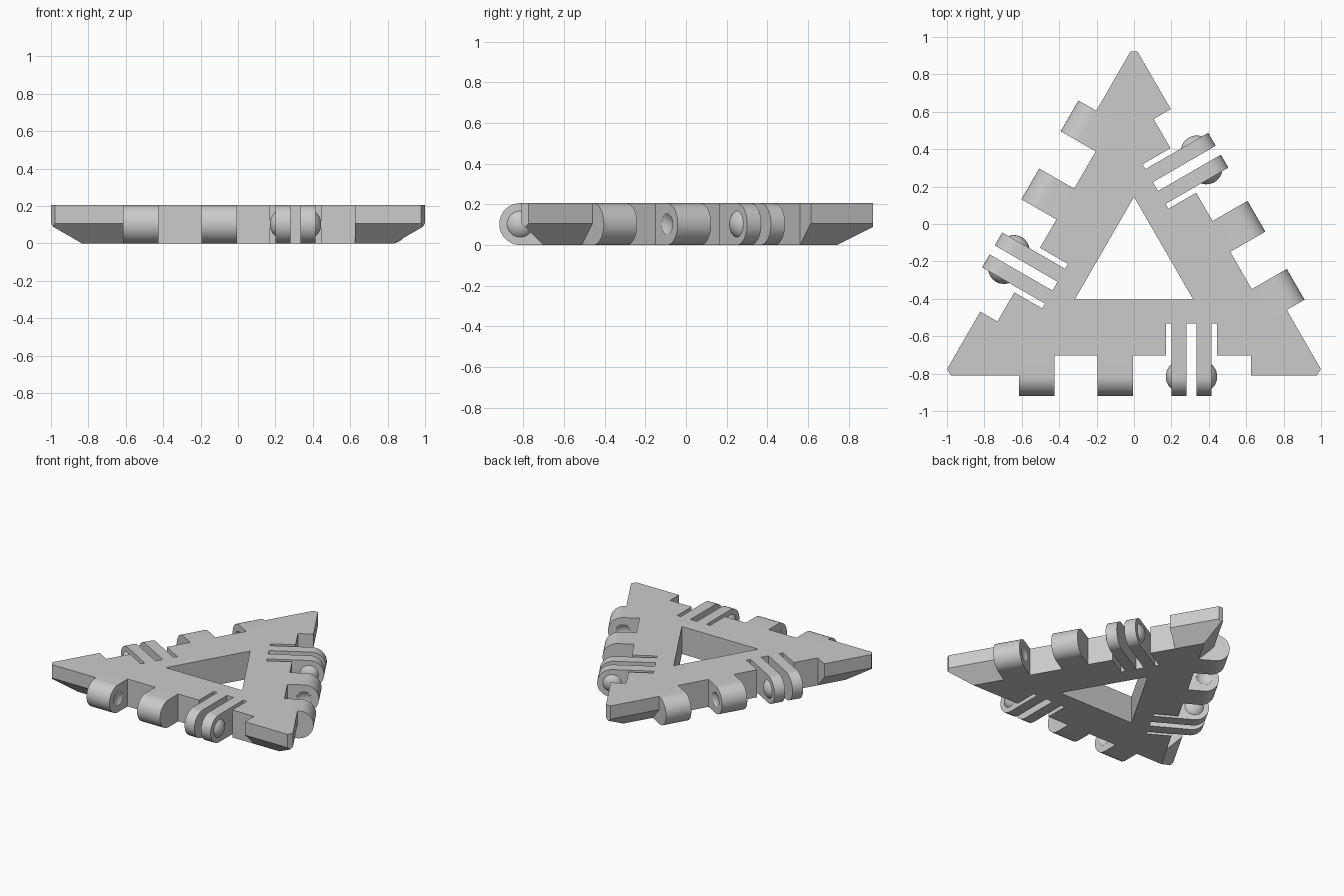
import bpy, bmesh, math
from mathutils import Matrix, Vector

if "Cube" in bpy.data.objects:
    bpy.data.objects.remove(bpy.data.objects["Cube"])

H = 0.206            # plate thickness
R = H / 2            # hinge knuckle radius
CY = -0.221          # y of the triangle centre
EDGE, NOTCH, SLOT, AXIS = 0.588, 0.482, 0.31, 0.595   # distances from the centre
TIP = 1.142          # distance to the blunt corners
HOLE = 0.183
BALL = 0.085         # radius of snap domes

grey = bpy.data.materials.new("plain_grey")
grey.diffuse_color = (0.6, 0.6, 0.6, 1)
grey.use_nodes = True
grey.node_tree.nodes["Principled BSDF"].inputs["Base Color"].default_value = grey.diffuse_color


def side(i):
    """Placement of one of the three sides; i = 0 is the front side."""
    return Matrix.Translation((0, CY, 0)) @ Matrix.Rotation(math.radians(120 * i), 4, 'Z')


def make(name, bm, mat=Matrix()):
    bmesh.ops.recalc_face_normals(bm, faces=bm.faces[:])
    bm.transform(mat)
    me = bpy.data.meshes.new(name)
    bm.to_mesh(me)
    bm.free()
    me.materials.append(grey)
    ob = bpy.data.objects.new(name, me)
    bpy.context.collection.objects.link(ob)
    return ob


def prism(points, offset):
    """Closed profile extruded along offset."""
    bm = bmesh.new()
    f = bm.faces.new([bm.verts.new(p) for p in points])
    res = bmesh.ops.extrude_face_region(bm, geom=[f])
    vs = [v for v in res["geom"] if isinstance(v, bmesh.types.BMVert)]
    bmesh.ops.translate(bm, verts=vs, vec=offset)
    return bm


def box(x0, x1, y0, y1):
    return prism([(x0, y0, -0.1), (x1, y0, -0.1), (x1, y1, -0.1), (x0, y1, -0.1)], (0, 0, H + 0.2))


def arm(x0, x1, root):
    """Bar with a half-round end, running outwards from the distance root."""
    n = 24
    pts = [(x0, -root, H), (x0, -root, 0)]
    for k in range(n + 1):
        a = -math.pi / 2 + math.pi * k / n
        pts.append((x0, -AXIS - R * math.cos(a), R + R * math.sin(a)))
    return prism(pts, (x1 - x0, 0, 0))


def ball(x):
    bm = bmesh.new()
    bmesh.ops.create_uvsphere(bm, u_segments=40, v_segments=28, radius=BALL)
    bm.transform(Matrix.Translation((x, -AXIS, R)) @ Matrix.Rotation(math.pi / 2, 4, 'Y'))
    return bm


def cut(ob, cutter):
    cutter.hide_render = True
    m = ob.modifiers.new("cut", 'BOOLEAN')
    m.operation, m.solver, m.object = 'DIFFERENCE', 'EXACT', cutter
    bpy.context.view_layer.objects.active = ob
    bpy.ops.object.modifier_apply(modifier=m.name)
    bpy.data.objects.remove(cutter)


def smooth(ob):
    bpy.ops.object.select_all(action='DESELECT')
    ob.select_set(True)
    bpy.context.view_layer.objects.active = ob
    bpy.ops.object.shade_smooth_by_angle(angle=math.radians(30))


# Triangular plate: blunt corners and 45 degree bevel underneath
bm = bmesh.new()
half = (2 * EDGE - TIP) / math.sqrt(3)
ridge = (2 * EDGE - TIP) / 2
for i in range(3):
    rot = Matrix.Rotation(math.radians(120 * i), 4, 'Z')
    bevel = EDGE - NOTCH
    for p in [(0, 2 * (EDGE - bevel), 0), (0, TIP, bevel - ridge),
              (-half, TIP, bevel), (half, TIP, bevel), (-half, TIP, H), (half, TIP, H)]:
        bm.verts.new(rot @ Vector(p))
bmesh.ops.convex_hull(bm, input=bm.verts[:])
bmesh.ops.dissolve_limit(bm, angle_limit=0.02, verts=bm.verts[:], edges=bm.edges[:])
plate = make("triangle_plate", bm, side(0))

# Triangular window
w = HOLE * math.sqrt(3)
cut(plate, make("window_cutter", prism(
    [(-w, -HOLE, -0.1), (w, -HOLE, -0.1), (0, 2 * HOLE, -0.1)], (0, 0, H + 0.2)), side(0)))

for i in range(3):
    m = side(i)
    # Hinge recess and the deeper slot for the spring fingers
    cut(plate, make("recess_cutter", box(-0.615, 0.625, -0.9, -NOTCH), m))
    cut(plate, make("slot_cutter", box(0.17, 0.445, -0.9, -SLOT), m))

    # Knuckles, dimpled on the faces that look at each other
    for x0, x1, face, sign in [(-0.615, -0.425, -0.425, 1), (-0.195, -0.005, -0.195, -1)]:
        k = make(f"knuckle_{i}", arm(x0, x1, NOTCH), m)
        cut(k, make("dimple_cutter", ball(face + sign * (BALL - 0.018)), m))
        smooth(k)

    # Spring fingers with a snap dome on the outer faces
    for x0, x1, face, sign in [(0.2, 0.28, 0.2, -1), (0.335, 0.415, 0.415, 1)]:
        smooth(make(f"finger_{i}", arm(x0, x1, SLOT), m))
        bm = ball(face - sign * (BALL - 0.03))
        bmesh.ops.bisect_plane(bm, geom=bm.verts[:] + bm.edges[:] + bm.faces[:],
                               plane_co=(face, 0, 0), plane_no=(sign, 0, 0), clear_inner=True)
        smooth(make(f"snap_dome_{i}", bm, m))
